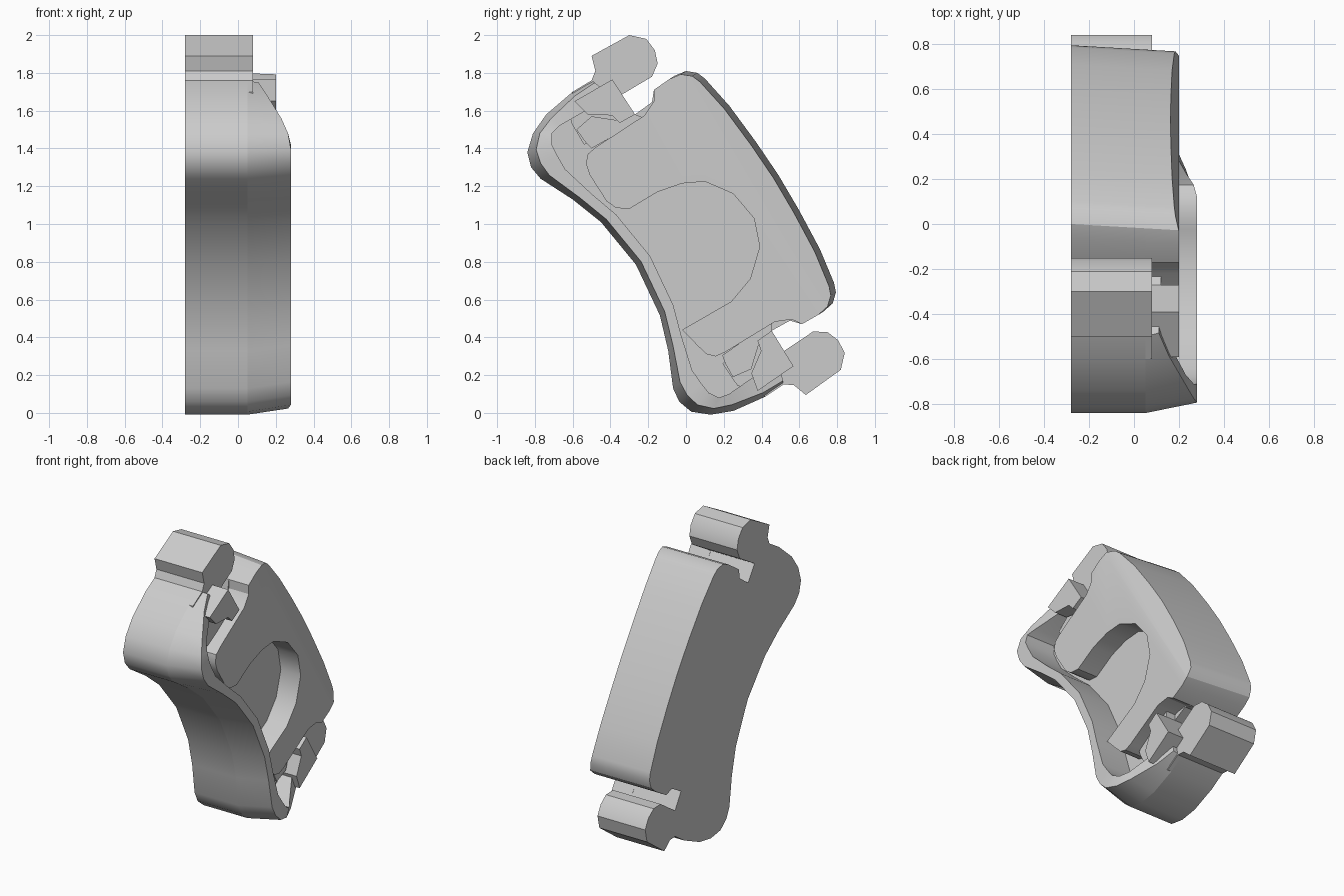
import bpy, bmesh, math
from mathutils import Vector

if "Cube" in bpy.data.objects:
    bpy.data.objects.remove(bpy.data.objects["Cube"])

# Symmetry axis of the pad in the (y, z) plane: U runs across, V along the length
C, U, V = Vector((.065, .99)), Vector((.845, .534)), Vector((-.534, .845))


def mirror(p):
    p = Vector(p)
    return tuple(p - 2 * (p - C).dot(V) * V)


def mirror_list(pts):
    return [mirror(p) for p in reversed(pts)]


def finish(bm, name):
    bmesh.ops.recalc_face_normals(bm, faces=bm.faces)
    me = bpy.data.meshes.new(name)
    bm.to_mesh(me)
    bm.free()
    ob = bpy.data.objects.new(name, me)
    bpy.context.collection.objects.link(ob)
    bpy.ops.object.select_all(action='DESELECT')
    ob.select_set(True)
    bpy.context.view_layer.objects.active = ob
    bpy.ops.object.shade_smooth_by_angle(angle=math.radians(32))


def loft(loops, closed_caps=True):
    """Skin a list of equal-length closed loops of 3D points."""
    bm = bmesh.new()
    rings = [[bm.verts.new(p) for p in loop] for loop in loops]
    n = len(rings[0])
    for a, b in zip(rings, rings[1:]):
        for i in range(n):
            j = (i + 1) % n
            bm.faces.new((a[i], a[j], b[j], b[i]))
    bm.faces.new(rings[0])
    bm.faces.new(rings[-1])
    return bm


def prism(pts, x0, x1, pts1=None):
    return loft([[(x0, *p) for p in pts], [(x1, *p) for p in (pts1 or pts)]])


# Half profiles in (y, z), upper half
crown = [(.49, 1.258), (.37, 1.435), (.23, 1.625), (.10, 1.77), (.06, 1.80),
         (0, 1.81), (-.06, 1.785)]
slot = [(-.17, 1.71), (-.18, 1.645), (-.27, 1.58), (-.34, 1.685)]
hook = [(-.18, 1.78), (-.15, 1.85), (-.165, 1.92), (-.21, 1.98), (-.30, 2.0),
        (-.50, 1.89), (-.48, 1.81)]
shoulder = [(-.50, 1.76), (-.60, 1.70), (-.74, 1.58), (-.81, 1.48), (-.84, 1.38),
            (-.82, 1.30), (-.77, 1.24), (-.60, 1.13), (-.45, 1.01)]
waist = (-.265, .785)


def drafted(x):
    # Outer edge leans inward as it comes forward
    s = .033 * (x + .28) / .48
    return [tuple(Vector(p) - s * U) for p in crown]


def full_outline(x):
    half = drafted(x) + slot + hook + shoulder
    return half + [waist] + mirror_list(half[1:])


# Body with two hooks and slots
finish(prism(full_outline(-.28), -.28, .05, full_outline(.05)), "backing_body")

# Raised C-shaped pad around the rounded pocket
leg = [(-.17, 1.71), (-.17, 1.65), (-.22, 1.575), (-.48, 1.405), (-.52, 1.37),
       (-.53, 1.32), (-.51, 1.26)]
pocket = [(-.42, 1.12), (-.37, 1.085), (-.30, 1.08), (-.15, 1.17), (-.02, 1.215),
          (.10, 1.225), (.25, 1.16), (.36, 1.03), (.39, .88), (.34, .71),
          (.24, .59), (-.02, .44)]


def pad_outline(x):
    half = drafted(x) + leg
    return half + pocket + mirror_list(half[1:])


bm = prism(pad_outline(.05), .05, .20, pad_outline(.20))
edge = C + .345 * U
bmesh.ops.bisect_plane(bm, geom=bm.verts[:] + bm.edges[:] + bm.faces[:],
                       plane_co=(.20, *edge), plane_no=(1, .3 * U.x, .3 * U.y),
                       clear_outer=True)
bmesh.ops.holes_fill(bm, edges=[e for e in bm.edges if e.is_boundary], sides=0)
finish(bm, "raised_pad")

# Curved rim wall, falling away toward each hook
inner = [(-.42, 1.70), (-.53, 1.60), (-.67, 1.52), (-.71, 1.48), (-.71, 1.42),
         (-.68, 1.36), (-.64, 1.29), (-.50, 1.16), (-.37, 1.05), (-.19, .83)]
height = [.11, .155, .23, .265] + [.28] * 6
stations = []
for o, i, h in zip(shoulder + [waist], inner, height):
    top = tuple(Vector(o).lerp(Vector(i), .36 if h > .2 else .2))
    stations.append([(.05, *o), (h, *top), (h, *i), (.05, *i)])
stations += [[(x, *mirror((y, z))) for x, y, z in s] for s in reversed(stations[:-1])]
finish(loft(stations), "rim_wall")

# Hook faces, ledges and square blocks at both ends
hook_face = slot[2:] + hook + shoulder[:2] + [(-.61, 1.54), (-.54, 1.42), (-.22, 1.56)]
ledge = [(-.58, 1.50), (-.50, 1.57), (-.37, 1.55), (-.27, 1.58), (-.22, 1.56),
         (-.50, 1.40), (-.53, 1.43)]
block = [(-.59, 1.65), (-.39, 1.765), (-.27, 1.58), (-.35, 1.535), (-.39, 1.575),
         (-.52, 1.58)]
for end, side in (("upper", lambda p: p), ("lower", mirror)):
    for part, pts, x1 in (("hook_face", hook_face, .08), ("ledge", ledge, .12),
                          ("block", block, .20)):
        finish(prism([side(p) for p in pts], .05, x1), f"{end}_{part}")
